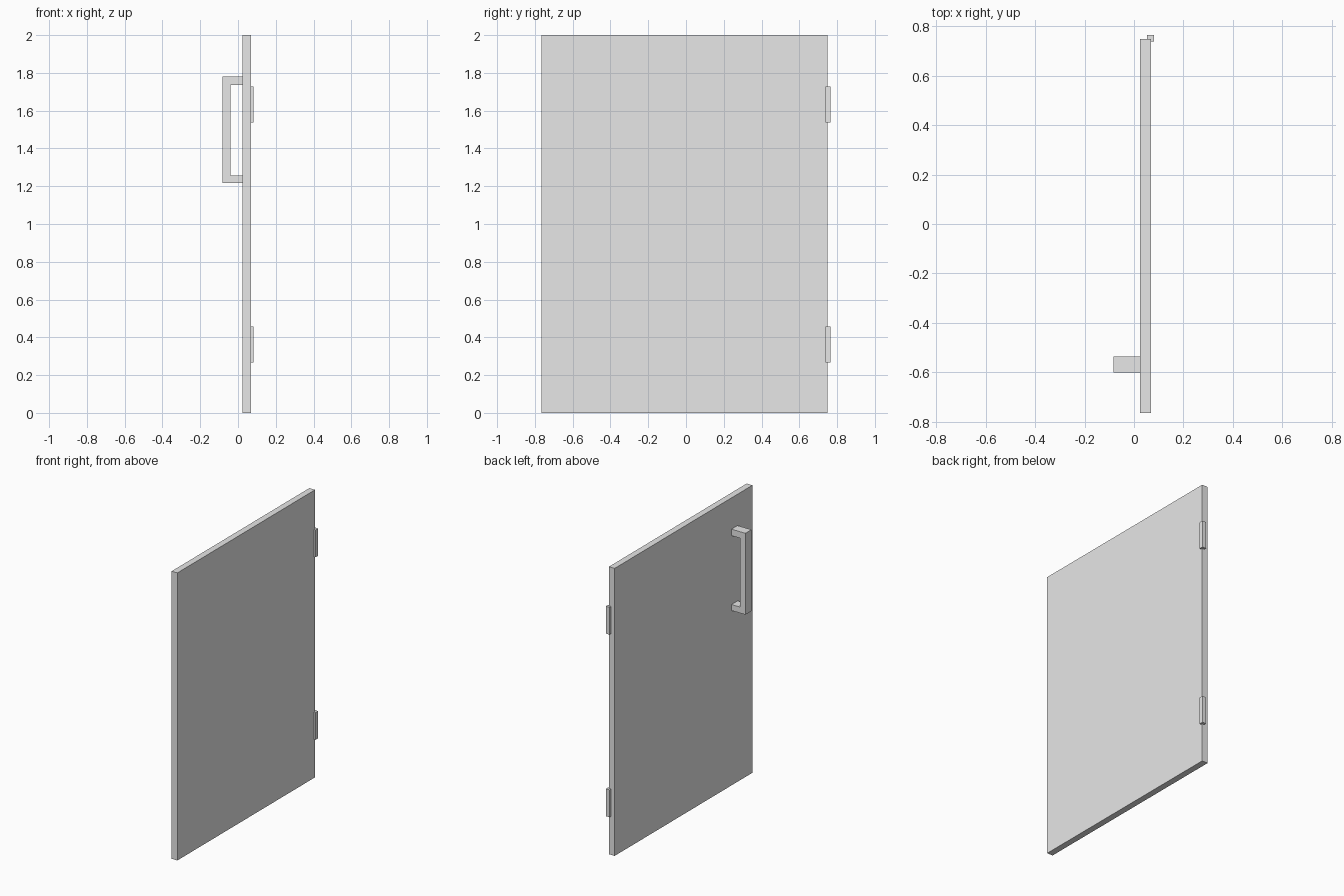
import bpy
import bmesh
from mathutils import Vector

cube = bpy.data.objects.get("Cube")
if cube:
    bpy.data.objects.remove(cube, do_unlink=True)

grey = bpy.data.materials.new("light_grey")
grey.use_nodes = True
grey.diffuse_color = (0.8, 0.8, 0.8, 1)
grey.node_tree.nodes["Principled BSDF"].inputs["Base Color"].default_value = (0.8, 0.8, 0.8, 1)


def add_object(name, bm):
    bmesh.ops.recalc_face_normals(bm, faces=bm.faces)
    mesh = bpy.data.meshes.new(name)
    bm.to_mesh(mesh)
    bm.free()
    mesh.materials.append(grey)
    obj = bpy.data.objects.new(name, mesh)
    bpy.context.collection.objects.link(obj)
    return obj


def add_box(name, low, high):
    low, high = Vector(low), Vector(high)
    bm = bmesh.new()
    bmesh.ops.create_cube(bm, size=1)
    bmesh.ops.scale(bm, vec=high - low, verts=bm.verts)
    bmesh.ops.translate(bm, vec=(low + high) / 2, verts=bm.verts)
    return add_object(name, bm)


def add_extrusion(name, profile, y_start, y_end):
    """Extrude a closed (x, z) profile along y."""
    bm = bmesh.new()
    face = bm.faces.new([bm.verts.new((x, y_start, z)) for x, z in profile])
    result = bmesh.ops.extrude_face_region(bm, geom=[face], use_keep_orig=True)
    moved = [v for v in result["geom"] if isinstance(v, bmesh.types.BMVert)]
    bmesh.ops.translate(bm, vec=(0, y_end - y_start, 0), verts=moved)
    return add_object(name, bm)


# Door slab
INNER, OUTER = 0.025, 0.069
add_box("door_panel", (INNER, -0.765, 0), (OUTER, 0.748, 2))

# Square bracket pull handle
GRIP, GRIP_INNER = -0.082, -0.041
handle_profile = [
    (INNER, 1.216), (GRIP, 1.216), (GRIP, 1.782), (INNER, 1.782),
    (INNER, 1.737), (GRIP_INNER, 1.737), (GRIP_INNER, 1.258), (INNER, 1.258),
]
add_extrusion("pull_handle", handle_profile, -0.602, -0.536)

# Hinges wrapping the rear corner
for name, z in (("lower_hinge", 0.363), ("upper_hinge", 1.633)):
    add_box(name, (0.053, 0.738, z - 0.095), (0.081, 0.765, z + 0.095))
